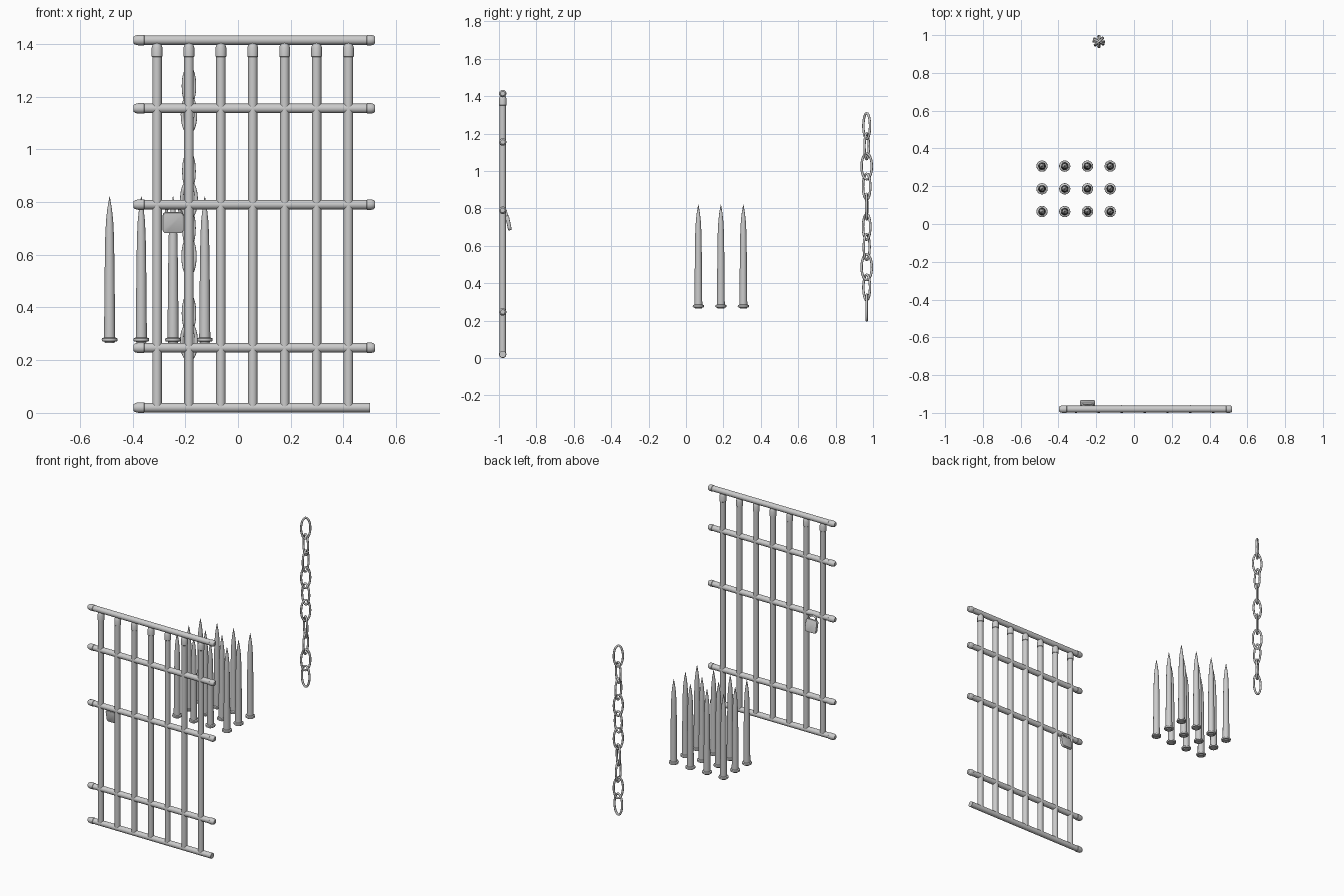
import bpy, bmesh, math
from mathutils import Matrix, Vector

if "Cube" in bpy.data.objects:
    bpy.data.objects.remove(bpy.data.objects["Cube"])

GY = -0.98  # plane of the gate


def finish(name, bm, angle=35):
    bmesh.ops.recalc_face_normals(bm, faces=bm.faces)
    me = bpy.data.meshes.new(name)
    bm.to_mesh(me)
    bm.free()
    ob = bpy.data.objects.new(name, me)
    bpy.context.collection.objects.link(ob)
    bpy.ops.object.select_all(action='DESELECT')
    ob.select_set(True)
    bpy.context.view_layer.objects.active = ob
    bpy.ops.object.shade_smooth_by_angle(angle=math.radians(angle))
    return ob


def lathe(name, profile, mat, n=16):
    """Turn (radius, height) points around z, cap both ends."""
    bm = bmesh.new()
    rings = []
    for r, z in profile:
        rings.append([bm.verts.new(mat @ Vector((r * math.cos(2 * math.pi * i / n),
                                                 r * math.sin(2 * math.pi * i / n), z)))
                      for i in range(n)])
    for a, b in zip(rings, rings[1:]):
        for i in range(n):
            bm.faces.new((a[i], a[(i + 1) % n], b[(i + 1) % n], b[i]))
    bm.faces.new(rings[0])
    bm.faces.new(rings[-1])
    return finish(name, bm)


def sweep(name, path, r, mat, closed, n=10):
    """Round wire along a path lying in the local xz plane."""
    bm = bmesh.new()
    m = len(path)
    rings = []
    for k, (x, z) in enumerate(path):
        p, q = (path[k - 1], path[(k + 1) % m]) if closed else (path[max(k - 1, 0)], path[min(k + 1, m - 1)])
        t = Vector((q[0] - p[0], 0, q[1] - p[1])).normalized()
        side = Vector((t.z, 0, -t.x))
        rings.append([bm.verts.new(mat @ (Vector((x, 0, z)) + r * (math.cos(2 * math.pi * i / n) * side
                      + math.sin(2 * math.pi * i / n) * Vector((0, 1, 0))))) for i in range(n)])
    for k in range(m if closed else m - 1):
        a, b = rings[k], rings[(k + 1) % m]
        for i in range(n):
            bm.faces.new((a[i], a[(i + 1) % n], b[(i + 1) % n], b[i]))
    if not closed:
        bm.faces.new(rings[0])
        bm.faces.new(rings[-1])
    return finish(name, bm, 60)


# horizontal rails, capped at the ends (the lowest one is cut flat on the right)
left_cap = [(0.012, -0.397), (0.017, -0.390), (0.020, -0.378), (0.020, -0.357), (0.018, -0.355)]
right_cap = [(0.018, 0.488), (0.020, 0.490), (0.020, 0.505), (0.017, 0.515), (0.012, 0.520)]
lie_x = Matrix.Rotation(math.pi / 2, 4, 'Y')
for i, z in enumerate((0.020, 0.247, 0.790, 1.155, 1.414)):
    prof = left_cap + (right_cap if i else [(0.018, 0.500)])
    lathe(f"gate_rail_{i + 1}", prof, Matrix.Translation((0, GY, z)) @ lie_x)

# upright bars with a collar under the top rail
bar = [(0.018, 0.025), (0.018, 1.350), (0.0205, 1.352), (0.0205, 1.385), (0.017, 1.396), (0.011, 1.407)]
for i in range(7):
    lathe(f"gate_bar_{i + 1}", bar, Matrix.Translation((-0.307 + 0.121 * i, GY, 0)))

# padlock hanging tilted on the back of the middle rail
lock = Matrix.Translation((-0.246, -0.949, 0.722)) @ Matrix.Rotation(math.radians(12), 4, 'X')
bm = bmesh.new()
bmesh.ops.create_cube(bm, size=1, matrix=Matrix.Diagonal((0.080, 0.020, 0.080, 1)))
upright = [e for e in bm.edges if abs(e.verts[0].co.y - e.verts[1].co.y) > 0.01]
bmesh.ops.bevel(bm, geom=upright, offset=0.014, segments=4, profile=0.5, affect='EDGES')
rim = [e for e in bm.edges if abs(e.verts[0].co.y - e.verts[1].co.y) < 0.001
       and any(len(f.verts) > 4 for f in e.link_faces)]
bmesh.ops.bevel(bm, geom=rim, offset=0.004, segments=2, profile=0.5, affect='EDGES')
bmesh.ops.transform(bm, matrix=lock, verts=bm.verts)
finish("padlock_body", bm)
arc = [(0.026 * math.cos(math.pi * k / 14), 0.042 + 0.022 * math.sin(math.pi * k / 14)) for k in range(15)]
sweep("padlock_shackle", [(0.026, 0.03)] + arc + [(-0.026, 0.03)], 0.0055, lock, False)

# block of twelve spikes with flanged feet
spike = [(0.018, 0.265), (0.020, 0.270), (0.029, 0.272), (0.030, 0.277), (0.029, 0.283), (0.021, 0.286),
         (0.0205, 0.35), (0.0185, 0.55), (0.0165, 0.67), (0.0135, 0.73), (0.0085, 0.775), (0.001, 0.820)]
for i in range(4):
    for j in range(3):
        lathe(f"spike_{i + 1}_{j + 1}", spike,
              Matrix.Translation((-0.487 + 0.1203 * i, 0.066 + 0.1203 * j, 0)))

# hanging chain of twisted oval links
oval = [(0.0275 * math.cos(2 * math.pi * k / 28), 0.0685 * math.sin(2 * math.pi * k / 28)) for k in range(28)]
for i, turn in enumerate((40, -25, 85, 45, -5, 45, -35, 95, 40, 0)):
    sweep(f"chain_link_{i + 1}", oval, 0.0065,
          Matrix.Translation((-0.186, 0.966, 1.240 - 0.1078 * i))
          @ Matrix.Rotation(math.radians(turn), 4, 'Z'), True)
